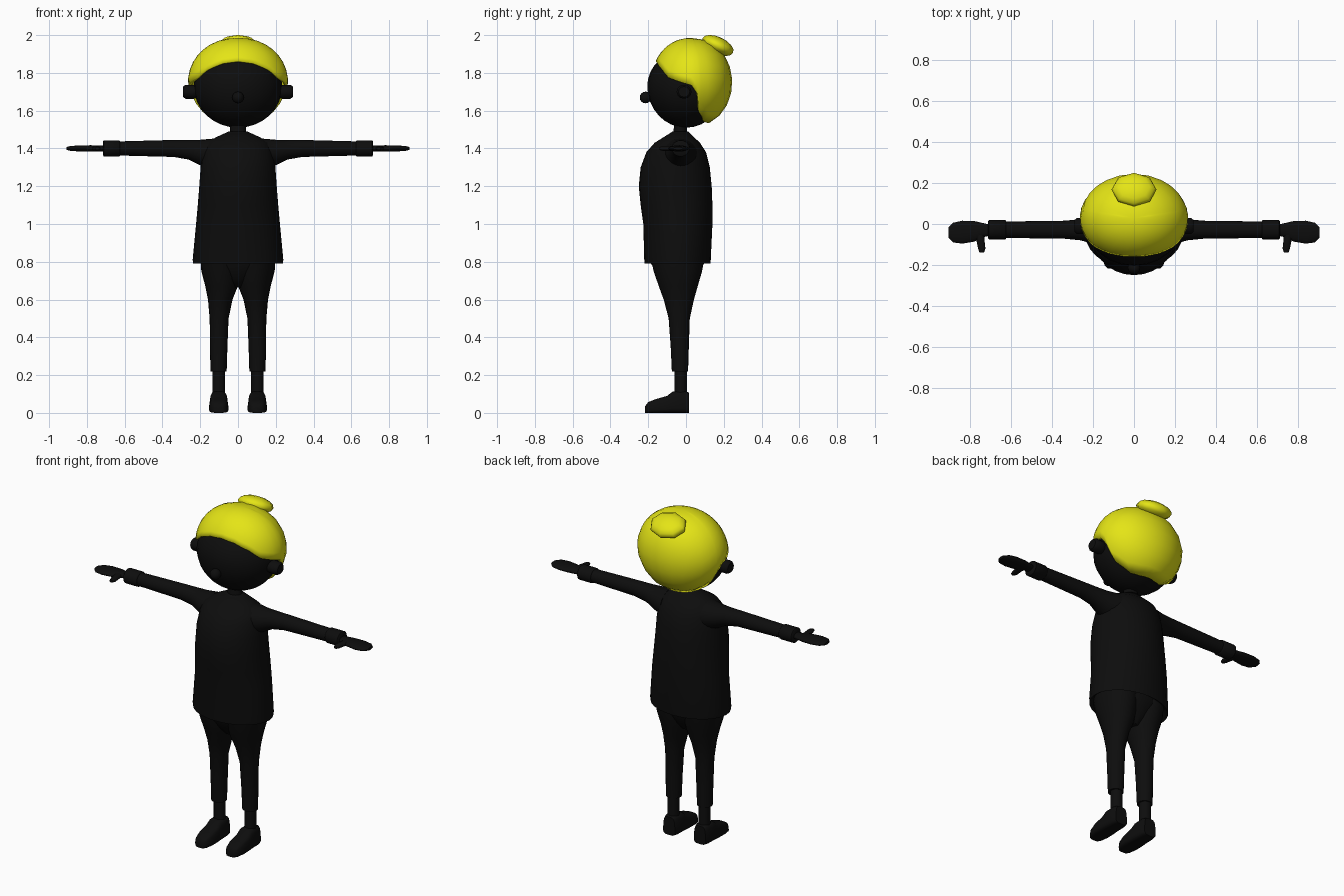
import bpy, bmesh, math
from mathutils import Vector


def material(name, rgb):
    m = bpy.data.materials.new(name)
    m.diffuse_color = (*rgb, 1)
    return m


BLACK = material("soft black", (0.004, 0.004, 0.004))
YELLOW = material("bright yellow", (0.78, 0.78, 0.008))


def finish(bm, name, mat, mirror=False, angle=50):
    bmesh.ops.recalc_face_normals(bm, faces=bm.faces)
    me = bpy.data.meshes.new(name)
    bm.to_mesh(me)
    bm.free()
    me.materials.append(mat)
    ob = bpy.data.objects.new(name, me)
    bpy.context.collection.objects.link(ob)
    bpy.context.view_layer.objects.active = ob
    ob.select_set(True)
    bpy.ops.object.shade_smooth_by_angle(angle=math.radians(angle))
    ob.select_set(False)
    if mirror:
        mod = ob.modifiers.new("mirror", "MIRROR")
        mod.use_mirror_merge = False
    return ob


def loft(name, axis, rings, mat=BLACK, mirror=False, n=20, power=1.0, taper=0.0):
    """Skin elliptical rings (x, y, z, radius_u, radius_v) lying across an axis."""
    u, v = {"x": ((0, 1, 0), (0, 0, 1)), "y": ((1, 0, 0), (0, 0, 1)),
            "z": ((1, 0, 0), (0, 1, 0))}[axis]
    u, v = Vector(u), Vector(v)
    bm = bmesh.new()
    loops = []
    for x, y, z, ru, rv in rings:
        loop = []
        for i in range(n):
            a = 2 * math.pi * i / n
            c = math.copysign(abs(math.cos(a)) ** power, math.cos(a))
            s = math.copysign(abs(math.sin(a)) ** power, math.sin(a))
            c *= 1 - taper * (s + 1) / 2
            loop.append(bm.verts.new(Vector((x, y, z)) + u * ru * c + v * rv * s))
        loops.append(loop)
    for a, b in zip(loops, loops[1:]):
        for i in range(n):
            j = (i + 1) % n
            bm.faces.new((a[i], a[j], b[j], b[i]))
    bm.faces.new(loops[0])
    bm.faces.new(loops[-1])
    return finish(bm, name, mat, mirror)


def ball(name, centre, radii, mat=BLACK, mirror=False, seg=20, rows=12, tilt=0, low=None):
    """Ellipsoid; low gives a different radius for the lower half."""
    bm = bmesh.new()
    bmesh.ops.create_uvsphere(bm, u_segments=seg, v_segments=rows, radius=1)
    for vert in bm.verts:
        c = vert.co
        rz = low if low and c.z < 0 else radii[2]
        x, y, z = c.x * radii[0], c.y * radii[1], c.z * rz
        vert.co = Vector(centre) + Vector((x, y * math.cos(tilt) - z * math.sin(tilt),
                                           y * math.sin(tilt) + z * math.cos(tilt)))
    return finish(bm, name, mat, mirror)


# Head, nose, ears, neck
ball("head", (0, 0, 1.73), (0.235, 0.205, 0.19), seg=24, rows=16, low=0.22)
ball("nose", (0, -0.214, 1.67), (0.031, 0.031, 0.031), seg=12, rows=8)
loft("ear", "x", [(0.215, -0.01, 1.70, 0.036, 0.033), (0.235, -0.01, 1.70, 0.04, 0.037),
                  (0.278, -0.01, 1.70, 0.04, 0.037), (0.29, -0.01, 1.70, 0.03, 0.028)],
     mirror=True, n=12)
loft("neck", "z", [(0, -0.03, 1.45, 0.05, 0.042), (0, -0.03, 1.49, 0.042, 0.036),
                   (0, -0.03, 1.55, 0.04, 0.035)], n=14)

# Hair: ellipsoid shell whose lower limit follows a hairline (azimuth from front, elevation)
HAIRLINE = [(0, 29), (20, 26), (40, 17), (55, 6), (75, 0), (90, -4), (98, -15),
            (103, -42), (125, -62), (150, -66), (180, -66)]


def hair_cap(rows=9):
    half = []
    for (a, e), (b, f) in zip(HAIRLINE, HAIRLINE[1:]):
        half += [(a, e), ((a + b) / 2, (e + f) / 2)]
    half.append(HAIRLINE[-1])
    full = half + [(-a, e) for a, e in reversed(half[1:-1])]
    bm = bmesh.new()
    top = bm.verts.new((0, 0.03, 1.985))
    columns = []
    for a, e in full:
        a = math.radians(a)
        col = []
        for r in range(rows):
            el = math.radians(e + (90 - e) * r / rows)
            ce, se = math.cos(el) ** 0.92, math.sin(el)
            width = 0.265 * (1 + 0.08 * min(se, 0))
            col.append(bm.verts.new((width * ce * math.sin(a),
                                     0.03 - 0.215 * ce * math.cos(a), 1.75 + 0.235 * se)))
        columns.append(col)
    for i, p in enumerate(columns):
        q = columns[(i + 1) % len(columns)]
        for r in range(rows - 1):
            bm.faces.new((p[r], q[r], q[r + 1], p[r + 1]))
        bm.faces.new((p[-1], q[-1], top))
    ob = finish(bm, "hair", YELLOW)
    mod = ob.modifiers.new("thickness", "SOLIDIFY")
    mod.thickness = 0.02
    mod.offset = -1


hair_cap()
ball("hair_bun", (0, 0.168, 1.945), (0.11, 0.09, 0.045), YELLOW, seg=8, rows=8,
     tilt=math.radians(-25))

# Jacket body with a turned-in hem, and collar
loft("jacket", "z", [
    (0, -0.045, 0.84, 0.2, 0.14), (0, -0.045, 0.80, 0.222, 0.16),
    (0, -0.045, 0.79, 0.238, 0.174), (0, -0.045, 0.81, 0.24, 0.176),
    (0, -0.043, 1.0, 0.222, 0.183), (0, -0.05, 1.1, 0.213, 0.19),
    (0, -0.057, 1.2, 0.205, 0.193), (0, -0.057, 1.3, 0.198, 0.183),
    (0, -0.052, 1.38, 0.187, 0.158), (0, -0.046, 1.43, 0.168, 0.12),
    (0, -0.038, 1.46, 0.115, 0.08), (0, -0.03, 1.485, 0.06, 0.048)], n=28)
loft("collar", "z", [(0, -0.032, 1.455, 0.075, 0.06), (0, -0.032, 1.478, 0.068, 0.055),
                     (0, -0.03, 1.49, 0.052, 0.043)])

# Sleeves, cuffs, hands
loft("sleeve", "x", [
    (0.13, -0.035, 1.37, 0.095, 0.082), (0.2, -0.03, 1.378, 0.068, 0.068),
    (0.26, -0.028, 1.393, 0.052, 0.052), (0.34, -0.028, 1.4, 0.044, 0.045),
    (0.64, -0.028, 1.4, 0.04, 0.037)], mirror=True)
loft("cuff", "x", [
    (0.625, -0.028, 1.4, 0.042, 0.038), (0.63, -0.028, 1.4, 0.047, 0.043),
    (0.71, -0.028, 1.4, 0.047, 0.043), (0.715, -0.028, 1.4, 0.04, 0.036)], mirror=True)
loft("hand", "x", [
    (0.70, -0.03, 1.4, 0.026, 0.016), (0.74, -0.03, 1.4, 0.035, 0.016),
    (0.78, -0.036, 1.4, 0.05, 0.017), (0.84, -0.04, 1.4, 0.056, 0.016),
    (0.885, -0.042, 1.4, 0.048, 0.013), (0.908, -0.042, 1.4, 0.025, 0.008)],
     mirror=True, n=16)
loft("thumb", "y", [
    (0.76, -0.035, 1.4, 0.03, 0.014), (0.752, -0.075, 1.4, 0.02, 0.014),
    (0.745, -0.12, 1.4, 0.018, 0.013), (0.745, -0.14, 1.4, 0.011, 0.008)],
     mirror=True, n=12)

# Trousers
loft("hips", "z", [
    (0, -0.045, 0.86, 0.198, 0.145), (0, -0.045, 0.79, 0.19, 0.14),
    (0, -0.043, 0.71, 0.11, 0.095), (0, -0.04, 0.665, 0.04, 0.06)])
loft("trouser_leg", "z", [
    (0.095, -0.045, 0.83, 0.105, 0.145), (0.09, -0.043, 0.75, 0.104, 0.128),
    (0.087, -0.041, 0.67, 0.086, 0.103), (0.094, -0.038, 0.6, 0.065, 0.08),
    (0.1, -0.036, 0.5, 0.05, 0.056), (0.102, -0.033, 0.35, 0.046, 0.048),
    (0.103, -0.032, 0.22, 0.043, 0.043)], mirror=True)

# Ankles and shoes
loft("ankle", "z", [(0.102, -0.028, 0.09, 0.033, 0.033), (0.102, -0.028, 0.24, 0.033, 0.033)],
     mirror=True, n=14)
SHOE = [(-0.217, 0.03, 0.035), (-0.2, 0.046, 0.057), (-0.16, 0.056, 0.073),
        (-0.1, 0.056, 0.09), (-0.07, 0.054, 0.113), (-0.01, 0.052, 0.116), (0.015, 0.043, 0.108)]
loft("shoe", "y", [(0.102, y, h / 2, w, h / 2) for y, w, h in SHOE],
     mirror=True, power=0.5, taper=0.22)
